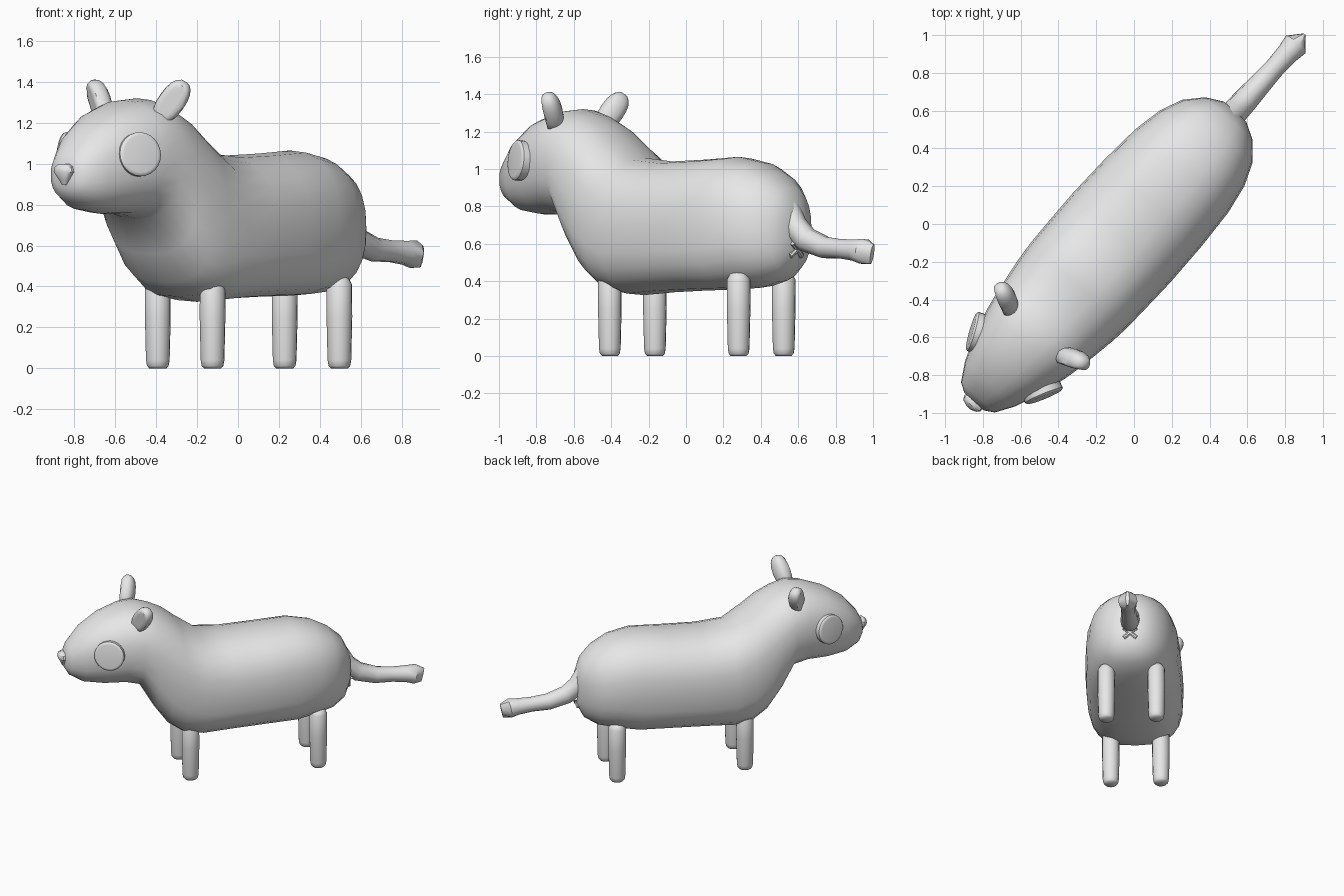
import bpy, bmesh, math
from mathutils import Vector, Matrix

cube = bpy.data.objects.get("Cube")
if cube:
    bpy.data.objects.remove(cube, do_unlink=True)

grey = bpy.data.materials.new("light_grey")
grey.use_nodes = True
grey.diffuse_color = (0.8, 0.8, 0.8, 1)
grey.node_tree.nodes["Principled BSDF"].inputs["Base Color"].default_value = (0.8, 0.8, 0.8, 1)

HEADING = math.radians(-42)   # the animal stands diagonally


def finish(name, bm, angle=40):
    """Turn a bmesh into a smooth, grey, diagonally turned object."""
    bmesh.ops.recalc_face_normals(bm, faces=bm.faces)
    mesh = bpy.data.meshes.new(name)
    bm.to_mesh(mesh)
    bm.free()
    obj = bpy.data.objects.new(name, mesh)
    bpy.context.collection.objects.link(obj)
    mesh.materials.append(grey)
    obj.rotation_euler.z = HEADING
    bpy.ops.object.select_all(action='DESELECT')
    obj.select_set(True)
    bpy.context.view_layer.objects.active = obj
    bpy.ops.object.shade_smooth_by_angle(angle=math.radians(angle))


def loft(rings):
    """Skin a row of equal rings and cap both ends."""
    bm = bmesh.new()
    rows = [[bm.verts.new(p) for p in ring] for ring in rings]
    n = len(rows[0])
    for a, b in zip(rows, rows[1:]):
        for i in range(n):
            j = (i + 1) % n
            bm.faces.new((a[i], a[j], b[j], b[i]))
    bm.faces.new(rows[0])
    bm.faces.new(rows[-1])
    return bm


def sweep(path, radii, sides=16):
    """Round tube along a path with a radius at each point."""
    pts = [Vector(p) for p in path]
    rings = []
    side = None
    for k, (p, r) in enumerate(zip(pts, radii)):
        d = (pts[min(k + 1, len(pts) - 1)] - pts[max(k - 1, 0)]).normalized()
        if side is None:
            side = d.orthogonal()
        side = (side - d * side.dot(d)).normalized()
        up = d.cross(side)
        rings.append([p + r * (side * math.cos(a) + up * math.sin(a))
                      for a in (math.tau * i / sides for i in range(sides))])
    return loft(rings)


def power(v, exponent):
    return math.copysign(abs(v) ** exponent, v)


# Body and head: position along the spine, underside, top, half width
stations = [
    (-1.265, .88, 1.0, .07), (-1.235, .83, 1.06, .12), (-1.14, .775, 1.17, .178),
    (-1.0, .755, 1.26, .235), (-.85, .755, 1.31, .277), (-.74, .73, 1.32, .30),
    (-.64, .56, 1.29, .315), (-.54, .42, 1.24, .33), (-.44, .35, 1.16, .34),
    (-.3, .325, 1.06, .345), (-.1, .34, 1.04, .35), (.15, .35, 1.05, .345),
    (.38, .355, 1.065, .33), (.54, .365, 1.035, .30), (.66, .395, .975, .25),
    (.75, .45, .90, .17), (.80, .55, .79, .08)]
rings = []
for y, low, high, width in stations:
    ring = []
    for i in range(24):
        a = math.tau * i / 24
        # The chest and belly are squarer below than above
        e = 2 / (2.9 if math.sin(a) < 0 and -.65 < y < .4 else 2.35)
        ring.append((width * power(math.cos(a), e), y,
                     (low + high) / 2 + (high - low) / 2 * power(math.sin(a), e)))
    rings.append(ring)
finish("body", loft(rings), 60)

for side, word in ((1, "left"), (-1, "right")):
    # Legs
    for y, place in ((-.386, "front"), (.541, "back")):
        x = side * .18
        heights = (0, .012, .04, .25, .41, .44, .45)
        widths = (.042, .053, .058, .063, .062, .045, .02)
        finish(f"{place}_{word}_leg", sweep([(x, y, z) for z in heights], widths), 60)

    # Eye discs, sunk into the cheeks
    centre = Vector((side * .235, -.985, 1.045))
    normal = Vector((side * .89, -.43, .1)).normalized()
    steps = (-.04, .02, .028, .03)
    finish(f"{word}_eye", sweep([centre + normal * s for s in steps],
                                (.106, .108, .1, .09), 24))

    # Ears: blunt stretched spheres leaning out and back, with a flat front
    bm = bmesh.new()
    bmesh.ops.create_uvsphere(bm, u_segments=16, v_segments=10, radius=1)
    for v in bm.verts:
        v.co = [power(c, .85) for c in v.co]
        v.co.y = max(v.co.y, -.6)
    axis = Vector((side * .12, .05, .17)).normalized()
    front = Vector((side * .6, -.8, 0))
    depth = (axis * front.dot(axis) - front).normalized()
    across = depth.cross(axis)
    frame = Matrix((across * .066, depth * .058, axis * .12)).transposed()
    bmesh.ops.transform(bm, matrix=Matrix.Translation((side * .24, -.75, 1.305))
                        @ frame.to_4x4(), verts=bm.verts)
    finish(f"{word}_ear", bm)

    # Small crossed bars beneath the tail
    finish(f"{word}_cross_bar",
           sweep([(side * -.045, .79, .535), (side * .045, .81, .605)], (.015, .015), 8))

# Nose: wide at the top, pointed below
bm = sweep([(0, 0, z) for z in (.895, .92, .96, .985, 1.0)],
           (.012, .03, .062, .055, .03), 12)
bmesh.ops.transform(bm, matrix=Matrix.Translation((0, -1.27, 0))
                    @ Matrix.Diagonal((1, .65, 1, 1)), verts=bm.verts)
finish("nose", bm)

# Tail: drops from the rump, then runs back to a flared, wedge-shaped tip
tail_path = [(0, .715, .86), (0, .74, .78), (0, .785, .69), (0, .87, .62),
             (0, 1.0, .58), (0, 1.12, .572), (0, 1.22, .565), (0, 1.28, .558),
             (0, 1.34, .545)]
bm = sweep(tail_path, (.04, .064, .07, .068, .06, .054, .06, .07, .055), 10)
for v in bm.verts:
    if v.co.y > 1.31:
        v.co.x *= .25
finish("tail", bm)
